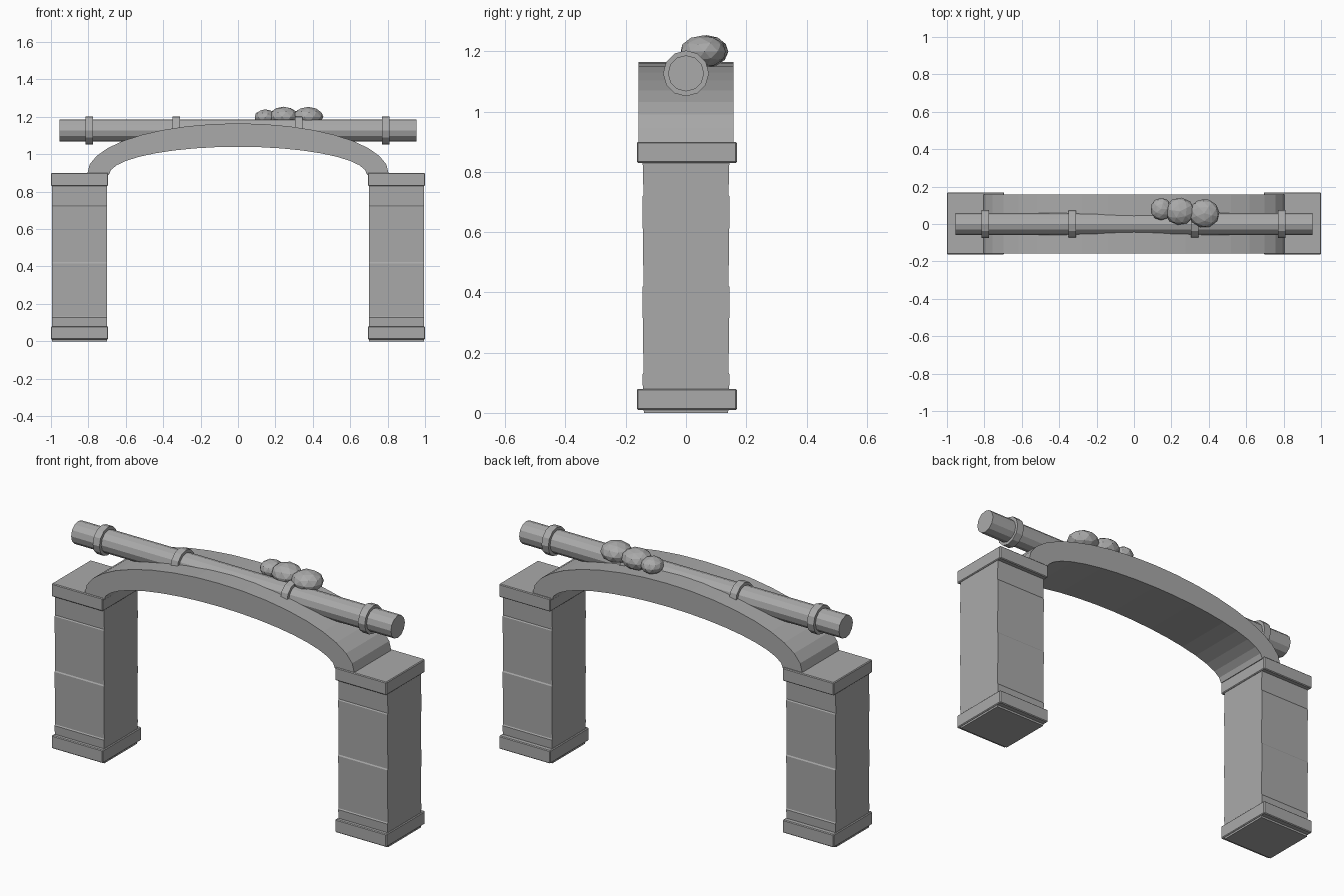
import bpy, bmesh, math
from mathutils import Matrix, Vector

cube = bpy.data.objects.get("Cube")
if cube:
    bpy.data.objects.remove(cube, do_unlink=True)

stone = bpy.data.materials.new("stone_grey")
stone.use_nodes = True
GREY = (0.4, 0.4, 0.4, 1)
stone.diffuse_color = GREY
stone.node_tree.nodes["Principled BSDF"].inputs["Base Color"].default_value = GREY


def finish(name, bm):
    bmesh.ops.recalc_face_normals(bm, faces=bm.faces)
    mesh = bpy.data.meshes.new(name)
    bm.to_mesh(mesh)
    bm.free()
    mesh.materials.append(stone)
    obj = bpy.data.objects.new(name, mesh)
    bpy.context.collection.objects.link(obj)
    return obj


def slab(name, x, z0, z1, width, depth):
    bm = bmesh.new()
    size = Matrix.Diagonal((width, depth, z1 - z0, 1))
    bmesh.ops.create_cube(bm, size=1, matrix=Matrix.Translation((x, 0.003, (z0 + z1) / 2)) @ size)
    bmesh.ops.bevel(bm, geom=bm.edges[:], offset=0.004, segments=1, affect='EDGES')
    return finish(name, bm)


def extrude_profile(name, points, offset):
    bm = bmesh.new()
    face = bm.faces.new([bm.verts.new(p) for p in points])
    moved = bmesh.ops.extrude_face_region(bm, geom=[face])["geom"]
    bmesh.ops.translate(bm, vec=offset, verts=[v for v in moved if isinstance(v, bmesh.types.BMVert)])
    return finish(name, bm)


def cylinder(name, x, length, radius, sides=12):
    bm = bmesh.new()
    turn = Matrix.Translation((x, 0, 1.127)) @ Matrix.Rotation(math.pi / 2, 4, 'Y')
    bmesh.ops.create_cone(bm, cap_ends=True, segments=sides, radius1=radius, radius2=radius,
                          depth=length, matrix=turn)
    return finish(name, bm)


# Pillars: shaft with shallow block courses, plinth and cap
for side, label in ((-1, "right"), (1, "left")):
    half = [(0.14, 0)]
    for joint in (0.13, 0.42, 0.72):
        half += [(0.145, joint - 0.003), (0.141, joint + 0.003)]
    half.append((0.145, 0.88))
    outline = [(side * 0.7, y, z) for y, z in half]
    outline += [(side * 0.7, -y, z) for y, z in reversed(half)]
    extrude_profile(label + "_pillar_shaft", outline, Vector((side * 0.294, 0, 0)))
    slab(label + "_pillar_plinth", side * 0.847, 0.01, 0.08, 0.306, 0.332)
    slab(label + "_pillar_cap", side * 0.847, 0.83, 0.9, 0.306, 0.332)

# Arch: segmented band between two half ellipses
STEPS = 18


def arc(a, rise, base):
    return [(a * math.cos(math.pi * i / STEPS), -0.158, base + rise * math.sin(math.pi * i / STEPS))
            for i in range(STEPS + 1)]


outer = arc(0.805, 0.265, 0.9)
inner = arc(0.69, 0.15, 0.89)
extrude_profile("arch", outer + inner[::-1], Vector((0, 0.316, 0)))

# Horizontal pole with collars
cylinder("pole", 0, 1.91, 0.06)
for i, x in enumerate((-0.795, -0.33, 0.325, 0.79)):
    cylinder("pole_collar_" + str(i + 1), x, 0.04, 0.076)

# Cluster of faceted rocks resting on the pole
rocks = (((0.145, 0.08, 1.197), (0.058, 0.06, 0.043)),
         ((0.245, 0.068, 1.2), (0.08, 0.073, 0.054)),
         ((0.375, 0.057, 1.2), (0.082, 0.077, 0.053)))
for i, (place, size) in enumerate(rocks):
    bm = bmesh.new()
    shape = Matrix.Translation(place) @ Matrix.Diagonal((*size, 1)) @ Matrix.Rotation(0.5 * i, 4, 'Z')
    bmesh.ops.create_icosphere(bm, subdivisions=2, radius=1, matrix=shape)
    finish("rock_" + str(i + 1), bm)
